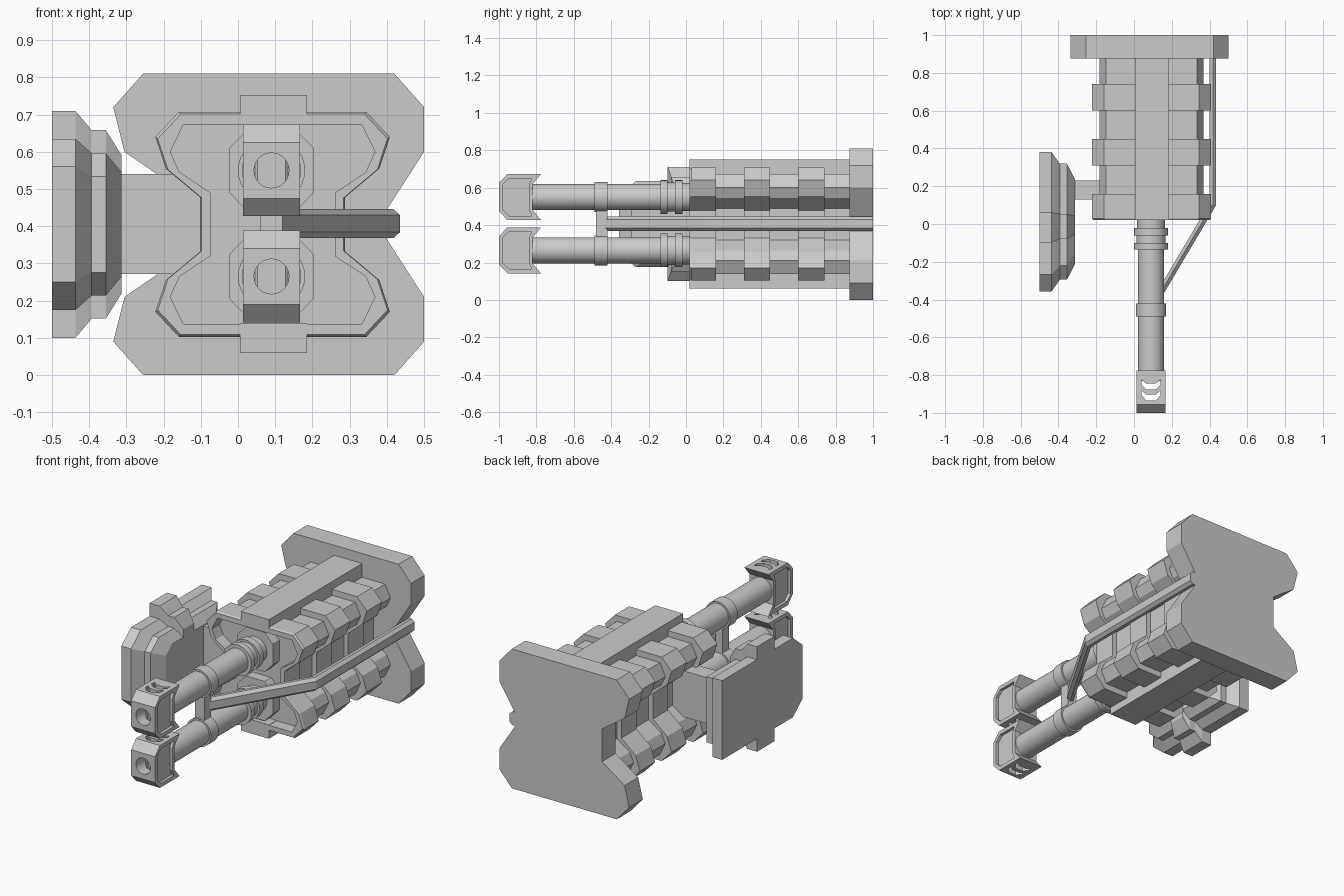
import bpy, bmesh, math
from mathutils import Matrix

if "Cube" in bpy.data.objects:
    bpy.data.objects.remove(bpy.data.objects["Cube"])

CX, CZ = 0.093, 0.405


def finish(name, bm):
    bmesh.ops.recalc_face_normals(bm, faces=bm.faces)
    me = bpy.data.meshes.new(name)
    bm.to_mesh(me)
    bm.free()
    ob = bpy.data.objects.new(name, me)
    bpy.context.collection.objects.link(ob)
    return ob


def loft(name, loops, ring=False):
    """Bridge equal-length point loops; cap the ends, or join last to first."""
    bm = bmesh.new()
    vs = [[bm.verts.new(p) for p in lp] for lp in loops]
    pairs = list(zip(vs, vs[1:])) + ([(vs[-1], vs[0])] if ring else [])
    for a, b in pairs:
        for i in range(len(a)):
            j = (i + 1) % len(a)
            bm.faces.new((a[i], a[j], b[j], b[i]))
    if not ring:
        bm.faces.new(vs[0])
        bm.faces.new(vs[-1])
    return finish(name, bm)


def box(name, x0, x1, y0, y1, z0, z1):
    return loft(name, [[(x0, y0, z), (x1, y0, z), (x1, y1, z), (x0, y1, z)] for z in (z0, z1)])


def turned(name, profile, x, z, n=32):
    """Round part along y from (y, radius) pairs."""
    ang = [2 * math.pi * i / n for i in range(n)]
    return loft(name, [[(x + r * math.cos(a), y, z + r * math.sin(a)) for a in ang] for y, r in profile])


def outline(q, y, s=1.0):
    """Four-way mirrored section from a quarter profile."""
    pts = q + [(-a, b) for a, b in q[::-1]] + [(-a, -b) for a, b in q] + [(a, -b) for a, b in q[::-1]]
    return [(CX + a * s, y, CZ + b * s) for a, b in pts]


# rear plate, waisted on both sides
upper = [(.40, .445), (.5, .60), (.5, .72), (.42, .81), (-.255, .81),
         (-.335, .72), (-.305, .60), (-.16, .50)]
plate = upper + [(x, .81 - z) for x, z in upper[::-1]]
loft("rear_plate", [[(x, y, z) for x, z in plate] for y in (.875, 1)])

# housing core, ribs and open front collar
core = [(.167, .085), (.25, .14), (.275, .195), (.24, .267)]
rib = [(.195, .073), (.287, .15), (.315, .235), (.252, .302)]
loft("housing_core", [outline(core, .09), outline(core, .88)])
for y in (.31, .60):
    loft("housing_rib", [outline(rib, y), outline(rib, y + .14)])
loft("front_collar", [outline(rib, .16), outline(rib, .03), outline(rib, .02, .98),
                      outline(core, .02), outline(core, .16)], ring=True)

# rails along top and bottom
box("top_rail", .005, .185, .02, .88, .672, .752)
box("bottom_rail", .005, .185, .02, .88, .06, .14)

# twin barrels with sockets and muzzle brakes
BX = .09
brake = [(-1, .075), (-.955, .123), (-.775, .123), (-.82, .07),
         (-.82, -.07), (-.775, -.123), (-.955, -.123), (-1, -.075)]
panel = [(-.98, .068), (-.945, .1), (-.825, .1), (-.84, .066),
         (-.84, -.066), (-.825, -.1), (-.945, -.1), (-.98, -.068)]
slot = [(-.05, -.825), (-.025, -.845), (.025, -.845), (.05, -.825),
        (.05, -.85), (.025, -.877), (-.025, -.877), (-.05, -.85)]
for z in (.55, .265):
    ob = turned("barrel", [(-.83, .07), (-.49, .07), (-.49, .08), (-.42, .08), (-.42, .07),
                           (-.135, .07), (-.135, .09), (-.1, .09), (-.1, .078), (-.06, .078),
                           (-.06, .09), (-.02, .09), (-.02, .075), (.06, .075)], BX, z)
    bpy.context.view_layer.objects.active = ob
    ob.select_set(True)
    bpy.ops.object.shade_smooth_by_angle(angle=math.radians(30))
    ob.select_set(False)

    socket = [(.06, .115), (.113, .06), (.113, -.06), (.06, -.115),
              (-.06, -.115), (-.113, -.06), (-.113, .06), (-.06, .115)]
    loft("barrel_socket", [[(BX + a, y, z + b) for a, b in socket] for y in (.03, .12)])

    layers = [(panel, -.06), (panel, -.077), (brake, -.077),
              (brake, .077), (panel, .077), (panel, .06)]
    body = loft("muzzle_brake", [[(BX + x, a, z + b) for a, b in pr] for pr, x in layers])
    cutters = [turned("bore_cutter", [(-1.05, .047), (-.835, .047)], BX, z, 24)]
    for dy in (0, -.057):
        cutters.append(loft("vent_cutter", [[(BX + a, b + dy, z + h) for a, b in slot] for h in (-.2, .2)]))
    for c in cutters:
        c.hide_render = True
        c.hide_viewport = True
        m = body.modifiers.new("cut", "BOOLEAN")
        m.operation = "DIFFERENCE"
        m.solver = "EXACT"
        m.object = c

# bent side brace running from the plate to the barrel clamp
stations = [((.40, 1.0), (.435, 1.0)), ((.40, .11), (.435, .10)), ((.095, -.405), (.115, -.44))]
section = [(0, .368), (.5, .368), (1, .384), (1, .43), (.5, .446), (0, .446)]
loft("side_brace", [[(i[0] + (o[0] - i[0]) * t, i[1] + (o[1] - i[1]) * t, z) for t, z in section]
                    for i, o in stations])
box("barrel_clamp", .06, .12, -.48, -.42, .32, .49)

# side pod: stepped, tapered shield with knobs above and below
pod_top = [(-.37, .155), (-.28, .23), (-.11, .23), (-.11, .305), (.05, .305), (.05, .23), (.37, .23)]
pod = pod_top + [(y, -z) for y, z in pod_top[::-1]]
loft("side_pod", [[(x, .012 + y * s, CZ + z * s) for y, z in pod] for x, s in
                  ((-.5, 1), (-.437, 1), (-.393, .83), (-.355, .83), (-.313, .61))])
box("pod_arm", -.33, -.05, .13, .23, .272, .54)
